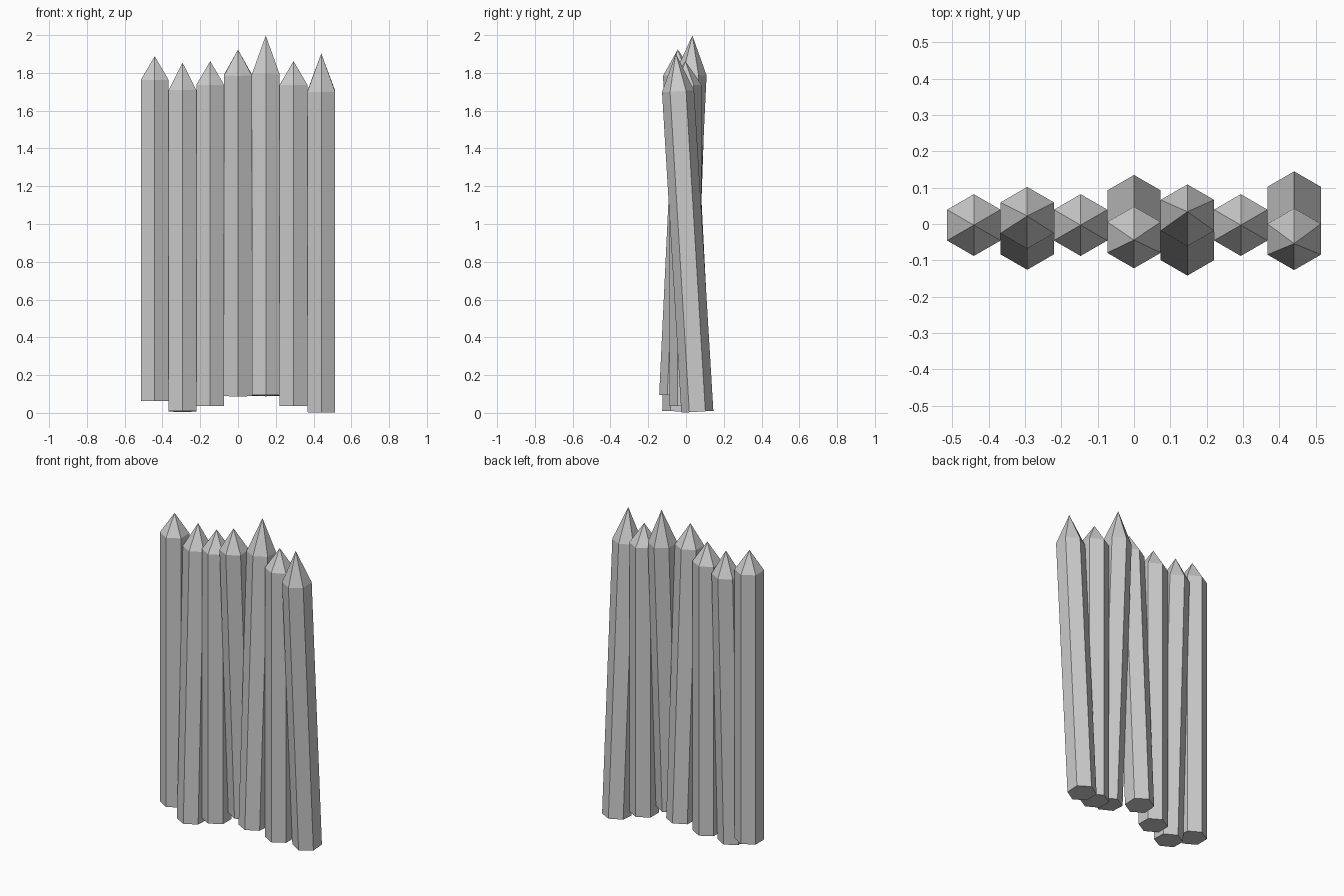
import bpy, bmesh, math
from mathutils import Vector, Matrix

if "Cube" in bpy.data.objects:
    bpy.data.objects.remove(bpy.data.objects["Cube"])

RADIUS = 0.085
SPACING = 0.147

# per stake: bottom z, shaft length, tip height, y at bottom centre, y at shoulder centre
STAKES = [
    (0.063, 1.70, 0.125, -0.003, -0.003),
    (0.008, 1.70, 0.147, -0.041, 0.017),
    (0.037, 1.70, 0.125, -0.003, -0.003),
    (0.091, 1.70, 0.135, 0.050, -0.037),
    (0.092, 1.70, 0.208, -0.057, 0.024),
    (0.037, 1.70, 0.125, -0.003, -0.003),
    (0.006, 1.70, 0.200, 0.060, -0.042),
]


def stake(name, x, z, length, tip, y0, y1):
    bm = bmesh.new()
    # hexagonal shaft with corners facing front and back, and a pointed tip
    rings = []
    for h in (0, length):
        rings.append([bm.verts.new((RADIUS * math.cos(a), RADIUS * math.sin(a), h))
                      for a in (math.radians(30 + 60 * i) for i in range(6))])
    apex = bm.verts.new((0, 0, length + tip))
    low, high = rings
    bm.faces.new(low[::-1])
    for i in range(6):
        j = (i + 1) % 6
        bm.faces.new((low[i], low[j], high[j], high[i]))
        bm.faces.new((high[i], high[j], apex))
    mesh = bpy.data.meshes.new(name)
    bm.to_mesh(mesh)
    bm.free()
    obj = bpy.data.objects.new(name, mesh)
    obj.location = (x, y0, z)
    # lean forwards or backwards
    obj.rotation_euler.x = -math.asin((y1 - y0) / length)
    bpy.context.collection.objects.link(obj)


for n, (z, length, tip, y0, y1) in enumerate(STAKES):
    stake(f"stake_{n + 1}", (n - 3) * SPACING, z, length, tip, y0, y1)
